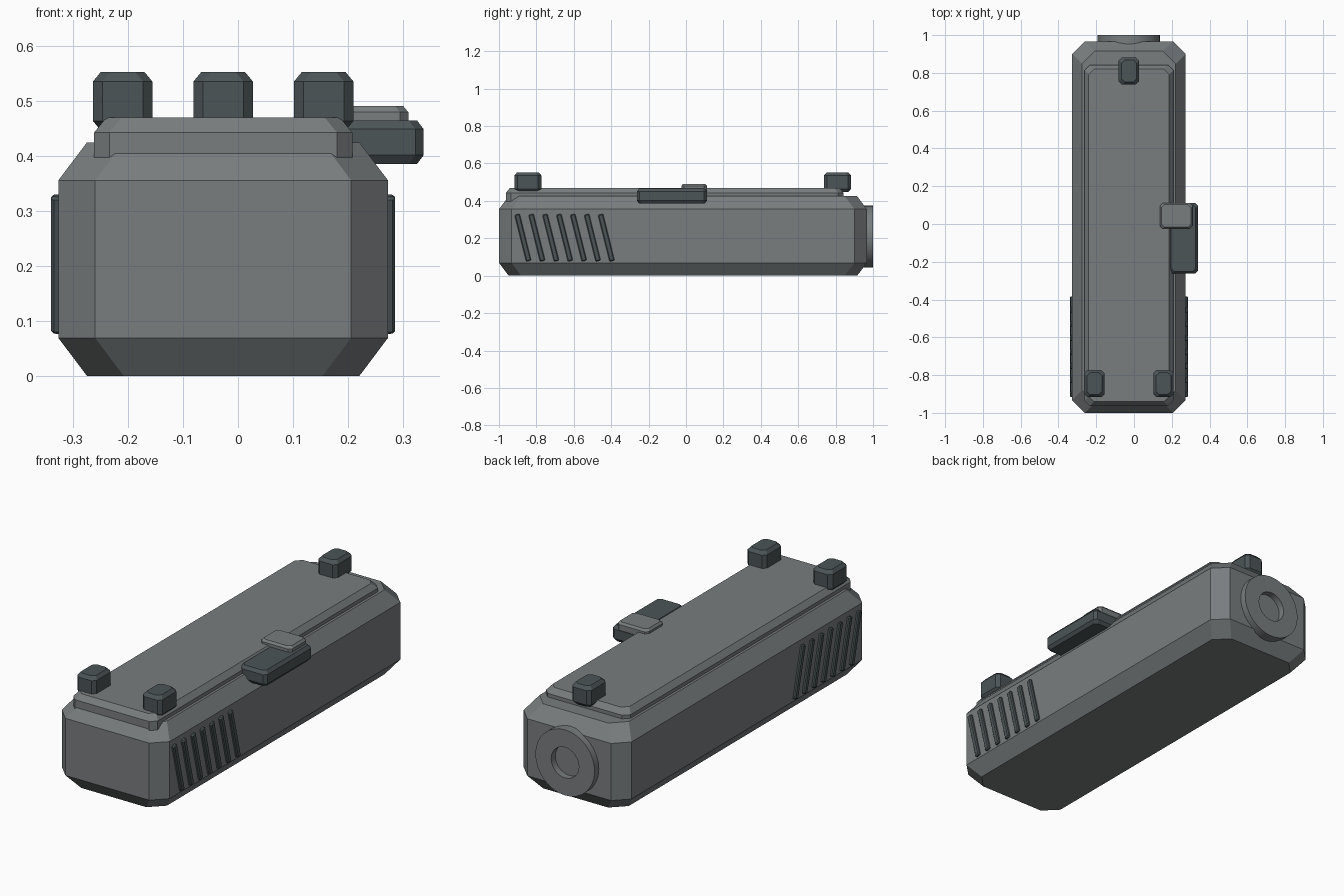
import bpy, bmesh, math
from mathutils import Matrix, Vector

if "Cube" in bpy.data.objects:
    bpy.data.objects.remove(bpy.data.objects["Cube"])


def material(name, rgb):
    m = bpy.data.materials.new(name)
    m.diffuse_color = (*rgb, 1)
    m.use_nodes = True
    m.node_tree.nodes["Principled BSDF"].inputs["Base Color"].default_value = m.diffuse_color
    return m


STEEL = material("steel grey", (0.19, 0.205, 0.21))
DARK = material("dark gunmetal", (0.072, 0.09, 0.096))
CX = -0.027  # centre line of the body


def finish(bm, name, mat):
    bmesh.ops.recalc_face_normals(bm, faces=bm.faces[:])
    me = bpy.data.meshes.new(name)
    bm.to_mesh(me)
    bm.free()
    me.materials.append(mat)
    ob = bpy.data.objects.new(name, me)
    bpy.context.collection.objects.link(ob)
    return ob


def octagon(x0, x1, y0, y1, c):
    return [(x0 + c, y0), (x1 - c, y0), (x1, y0 + c), (x1, y1 - c),
            (x1 - c, y1), (x0 + c, y1), (x0, y1 - c), (x0, y0 + c)]


def chamfer_box(name, mat, x, y, z, corner, inset, rise, tilt=0):
    """Box with cut corners and sloped top and bottom rims."""
    bm = bmesh.new()
    rings = []
    for h, i in ((z[0], inset), (z[0] + rise, 0), (z[1] - rise, 0), (z[1], inset)):
        pts = octagon(x[0] + i, x[1] - i, y[0] + i, y[1] - i, corner)
        rings.append([bm.verts.new((px, py, h)) for px, py in pts])
    bm.faces.new(rings[0][::-1])
    bm.faces.new(rings[-1])
    for a, b in zip(rings, rings[1:]):
        for k in range(8):
            n = (k + 1) % 8
            bm.faces.new((a[k], a[n], b[n], b[k]))
    if tilt:
        mid = Vector((sum(x) / 2, sum(y) / 2, sum(z) / 2))
        bmesh.ops.rotate(bm, verts=bm.verts[:], cent=mid,
                         matrix=Matrix.Rotation(tilt, 3, 'X'))
    return finish(bm, name, mat)


# Main body and raised top plate
chamfer_box("body", STEEL, (CX - 0.3, CX + 0.3), (-1, 0.967), (0, 0.425), 0.067, 0.052, 0.069)
chamfer_box("top_plate", STEEL, (CX - 0.235, CX + 0.235), (-0.963, 0.842), (0.37, 0.47),
            0.028, 0.022, 0.027)

# Sight posts: two at the front end, one at the far end
for name, x, y in (("sight_left", -0.21, -0.845), ("sight_right", 0.156, -0.845),
                   ("sight_far", CX, 0.81)):
    chamfer_box(name, DARK, (x - 0.054, x + 0.054), (y - 0.072, y + 0.072),
                (0.447, 0.553), 0.017, 0.014, 0.017)

# Side lug with its cap
chamfer_box("side_lug", DARK, (0.185, 0.338), (-0.263, 0.112), (0.386, 0.465), 0.015, 0.012, 0.016)
chamfer_box("lug_cap", STEEL, (0.137, 0.31), (-0.025, 0.112), (0.44, 0.491), 0.015, 0.009, 0.011)

# Slanted grip ribs on both sides
for side, label in ((-1, "left"), (1, "right")):
    x = CX + side * 0.3
    for i in range(7):
        y = -0.872 + 0.0743 * i
        chamfer_box(f"grip_rib_{label}_{i + 1}", DARK, (x - 0.013, x + 0.013),
                    (y - 0.014, y + 0.014), (0.075, 0.332), 0.005, 0.004, 0.005,
                    math.radians(14))

# End ring: a turned tube on the far face
bm = bmesh.new()
N = 32
profile = [(0.165, 0.9), (0.165, 1.0), (0.077, 1.0), (0.077, 0.9)]
loops = [[bm.verts.new((CX + r * math.cos(2 * math.pi * k / N), y,
                        0.21 + r * math.sin(2 * math.pi * k / N))) for k in range(N)]
         for r, y in profile]
for j in range(4):
    a, b = loops[j], loops[(j + 1) % 4]
    for k in range(N):
        n = (k + 1) % N
        bm.faces.new((a[k], a[n], b[n], b[k]))
ring = finish(bm, "end_ring", STEEL)
bpy.context.view_layer.objects.active = ring
ring.select_set(True)
bpy.ops.object.shade_smooth_by_angle(angle=math.radians(30))
